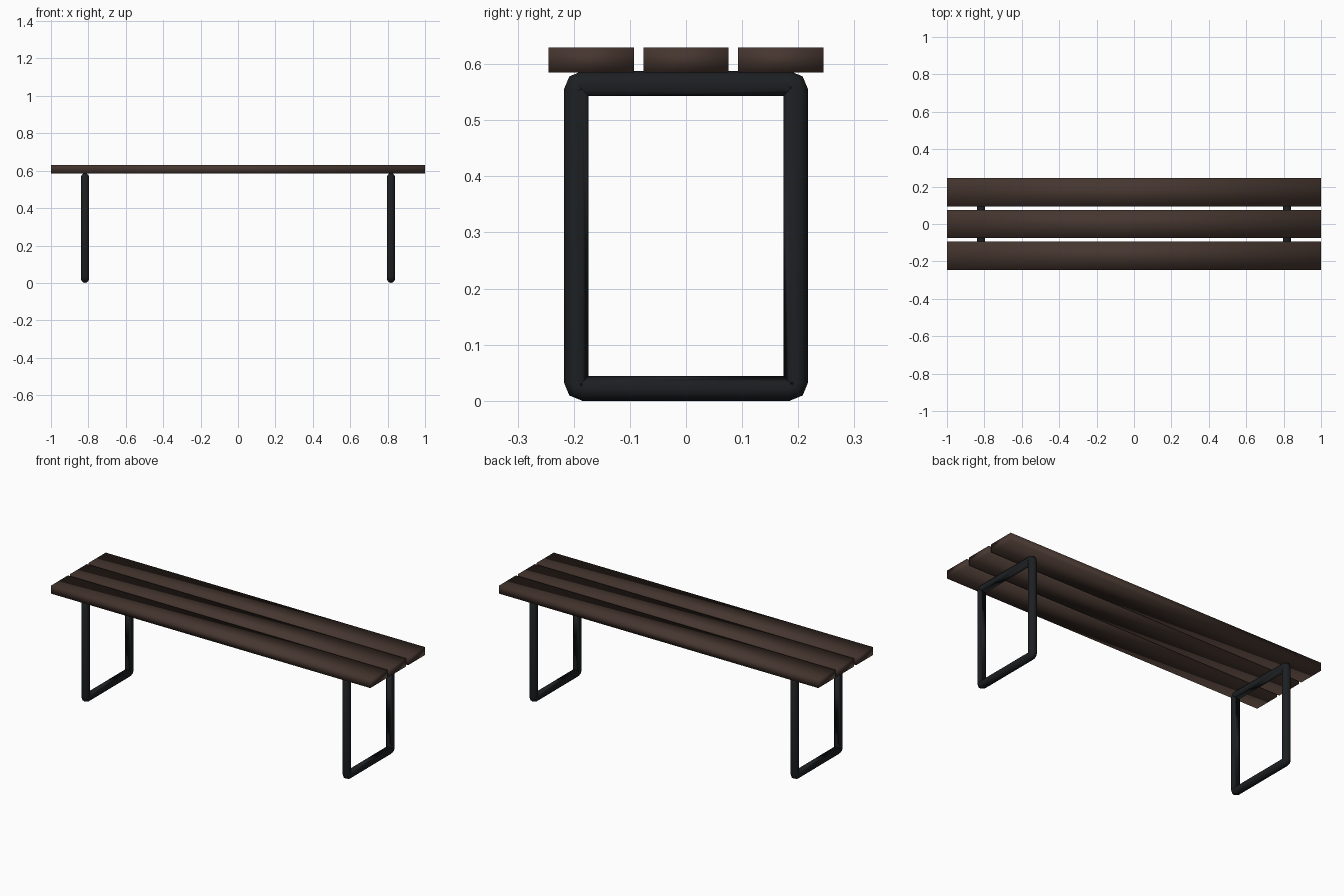
import bpy, bmesh
from math import sin, cos, pi

if "Cube" in bpy.data.objects:
    bpy.data.objects.remove(bpy.data.objects["Cube"])


def material(name, color):
    m = bpy.data.materials.new(name)
    m.diffuse_color = color
    m.use_nodes = True
    m.node_tree.nodes["Principled BSDF"].inputs["Base Color"].default_value = m.diffuse_color
    return m


WOOD = material("dark_wood", (0.06, 0.036, 0.028, 1))
METAL = material("dark_metal", (0.012, 0.014, 0.016, 1))


def make_object(name, bm, mat):
    bmesh.ops.recalc_face_normals(bm, faces=bm.faces)
    for f in bm.faces:
        f.smooth = True
    me = bpy.data.meshes.new(name)
    bm.to_mesh(me)
    bm.free()
    me.materials.append(mat)
    ob = bpy.data.objects.new(name, me)
    bpy.context.collection.objects.link(ob)
    return ob


def plank(name, y):
    bm = bmesh.new()
    bmesh.ops.create_cube(bm, size=1)
    bmesh.ops.scale(bm, vec=(2.0, 0.152, 0.045), verts=bm.verts)
    bmesh.ops.translate(bm, vec=(0, y, 0.6075), verts=bm.verts)
    return make_object(name, bm, WOOD)


def leg_frame(name, x, r=0.022, bend=0.0105, sides=12):
    """Closed tube loop in the YZ plane with two-segment corner bends."""
    bm = bmesh.new()
    corners = [(0.185, 0.555), (-0.185, 0.555), (-0.185, 0.0325), (0.185, 0.0325)]
    rings = []
    for i, (cy, cz) in enumerate(corners):
        for step in range(3):
            t = i * pi / 2 + step * pi / 4
            ring = []
            for k in range(sides):
                a = 2 * pi * k / sides
                d = bend + r * cos(a)
                ring.append(bm.verts.new((x + r * sin(a), cy + d * cos(t), cz + d * sin(t))))
            rings.append(ring)
    for i, ring in enumerate(rings):
        nxt = rings[(i + 1) % len(rings)]
        for k in range(sides):
            j = (k + 1) % sides
            bm.faces.new((ring[k], ring[j], nxt[j], nxt[k]))
    return make_object(name, bm, METAL)


# Seat planks
for label, y in (("front", -0.169), ("middle", 0), ("back", 0.169)):
    plank(label + "_seat_plank", y)

# Leg frames
for label, x in (("left", -0.818), ("right", 0.818)):
    leg_frame(label + "_leg_frame", x)
